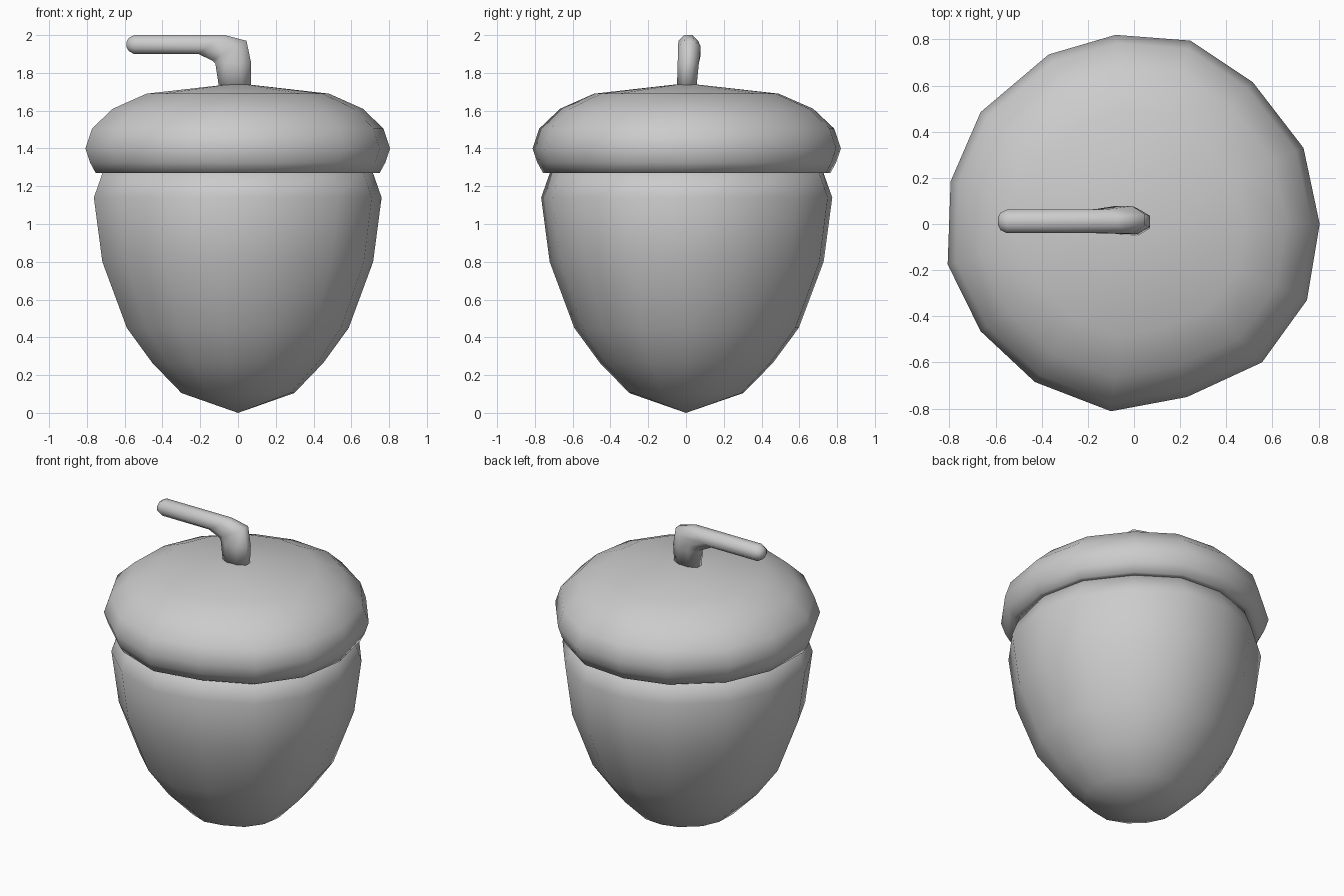
import bpy, bmesh, math

if "Cube" in bpy.data.objects:
    bpy.data.objects.remove(bpy.data.objects["Cube"])

# Slightly uneven 15-sided outline shared by nut and cap (x, y at the cap rim)
OUTLINE = [(.805, 0), (.735, .33), (.515, .615), (.245, .795), (-.08, .82),
           (-.37, .735), (-.665, .485), (-.795, .185), (-.808, -.175),
           (-.665, -.465), (-.43, -.685), (-.1, -.812), (.23, -.75),
           (.555, -.6), (.75, -.33)]
RIM = 0.81


def finish(name, bm):
    bmesh.ops.recalc_face_normals(bm, faces=bm.faces)
    for f in bm.faces:
        f.smooth = True
    mesh = bpy.data.meshes.new(name)
    bm.to_mesh(mesh)
    bm.free()
    obj = bpy.data.objects.new(name, mesh)
    bpy.context.collection.objects.link(obj)
    return obj


def bridge(bm, a, b):
    n = len(a)
    for i in range(n):
        j = (i + 1) % n
        bm.faces.new((a[i], a[j], b[j], b[i]))


def fan(bm, ring, co):
    tip = bm.verts.new(co)
    for i in range(len(ring)):
        bm.faces.new((ring[i], ring[(i + 1) % len(ring)], tip))


def lathe(name, profile, start, end):
    """Stack scaled outlines; start/end are pole heights."""
    bm = bmesh.new()
    rings = [[bm.verts.new((x * r / RIM, y * r / RIM, z)) for x, y in OUTLINE]
             for r, z in profile]
    for a, b in zip(rings, rings[1:]):
        bridge(bm, a, b)
    fan(bm, rings[0], (0, 0, start))
    fan(bm, rings[-1], (0, 0, end))
    return finish(name, bm)


# Nut body, its neck tucked into the cap
lathe("nut_body", [(.30, .105), (.455, .265), (.59, .45), (.72, .80),
                   (.765, 1.14), (.712, 1.29)], 0.0, 1.29)

# Domed cap with rolled lip
lathe("cap", [(.69, 1.285), (.72, 1.27), (.755, 1.27), (.785, 1.325), (.81, 1.40),
              (.775, 1.505), (.665, 1.61), (.485, 1.69)], 1.285, 1.745)

# Bent stem: each ring spans inner point to outer point in xz, plus y limits
STEM = [(-.10, 1.72, .07, 1.72, -.048, .055),
        (-.12, 1.85, .07, 1.85, -.044, .068),
        (-.135, 1.865, .045, 1.97, -.042, .078),
        (-.21, 1.90, -.07, 2.0, -.04, .064),
        (-.55, 1.90, -.55, 2.0, -.04, .062),
        (-.578, 1.915, -.578, 1.985, -.027, .05),
        (-.59, 1.935, -.59, 1.965, -.005, .028)]
bm = bmesh.new()
rings = []
for x0, z0, x1, z1, y0, y1 in STEM:
    ring = []
    for i in range(8):
        a = math.radians(22.5 + 45 * i)
        t = 0.5 + 0.5 * math.cos(a) / math.cos(math.radians(22.5))
        s = 0.5 + 0.5 * math.sin(a) / math.cos(math.radians(22.5))
        ring.append(bm.verts.new((x0 + (x1 - x0) * t, y0 + (y1 - y0) * s,
                                  z0 + (z1 - z0) * t)))
    rings.append(ring)
for a, b in zip(rings, rings[1:]):
    bridge(bm, a, b)
bm.faces.new(rings[0])
bm.faces.new(rings[-1])
finish("stem", bm)
